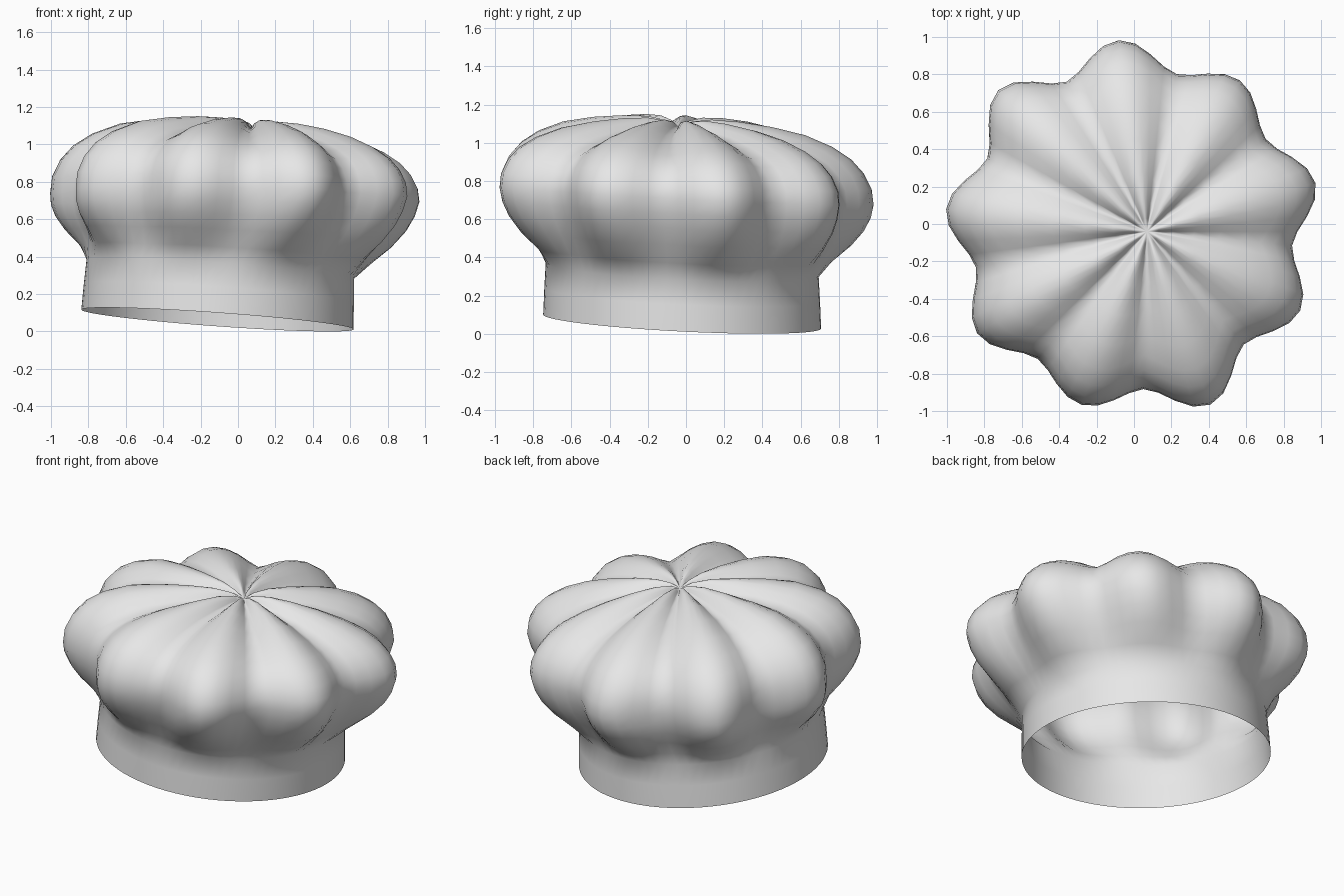
import bpy
import bmesh
from math import sin, cos, pi, radians

default_cube = bpy.data.objects.get("Cube")
if default_cube:
    bpy.data.objects.remove(default_cube, do_unlink=True)

LOBES = 9
STEPS = 8                       # segments across one lobe
FIRST_VALLEY = radians(34)
# extra bulge of each lobe, anticlockwise from the first valley
FULLNESS = [-.02, .01, .03, 0, 0, -.02, .03, 0, .01]
TILT_Y = -.05
BAND_TOP = 2                    # last row of the plain band
EQUATOR = 7                     # widest row of the crown

# Each row: lobe radius, lobe height, valley radius, valley height
PROFILE = [
    (.728, .06, .728, .06), (.722, .2, .722, .2), (.715, .33, .715, .33),
    (.785, .41, .745, .41), (.885, .5, .79, .5), (.95, .58, .83, .58),
    (.985, .65, .85, .65), (1.0, .72, .86, .72), (.99, .8, .85, .79),
    (.95, .88, .815, .86), (.885, .95, .755, .92), (.79, 1.01, .675, .965),
    (.65, 1.065, .56, 1.005), (.48, 1.1, .42, 1.04), (.31, 1.12, .27, 1.06),
    (.17, 1.125, .15, 1.07), (.07, 1.11, .06, 1.075),
]
CROWN_CENTRE = (-.01, -.025)
APEX = (.07, -.04, 1.08)


def mix(a, b, t):
    return a + (b - a) * t


def ring_centre(row):
    """Centre drifts from the leaning band to the crown, then to the apex."""
    if row <= BAND_TOP:
        return mix(-.11, -.095, row / BAND_TOP), -.02
    if row <= EQUATOR:
        t = ((row - BAND_TOP) / (EQUATOR - BAND_TOP)) ** .6
        return mix(-.095, CROWN_CENTRE[0], t), mix(-.02, CROWN_CENTRE[1], t)
    t = 1 - PROFILE[row][0] / PROFILE[EQUATOR][0]
    return mix(CROWN_CENTRE[0], APEX[0], t), mix(CROWN_CENTRE[1], APEX[1], t)


def tilt_x(row):
    """Band and top lean sideways more than the widest part."""
    return -.072 if row <= BAND_TOP else mix(-.02, -.072, min(1, abs(row - EQUATOR) / 5))


def ring_point(row, step):
    lobe, k = divmod(step, STEPS)
    angle = FIRST_VALLEY + 2 * pi * step / (LOBES * STEPS)
    arch = sin(pi * k / STEPS)
    # rounded valleys low down, tighter gathers towards the top
    sharp = min(1, max(0, (row - EQUATOR) / 5))
    puff = arch ** mix(1.9, 1.25, sharp)
    peak_r, peak_z, valley_r, valley_z = PROFILE[row]
    swell = (peak_r - valley_r) / .14
    r = mix(valley_r, peak_r + FULLNESS[lobe] * swell, puff)
    z = mix(valley_z, peak_z, puff)
    x, y = r * cos(angle), r * sin(angle)
    z += tilt_x(row) * x + TILT_Y * y
    cx, cy = ring_centre(row)
    return cx + x, cy + y, z


# One open gathered shell: band below, puffed crown above
bm = bmesh.new()
count = LOBES * STEPS
rings = [[bm.verts.new(ring_point(row, s)) for s in range(count)]
         for row in range(len(PROFILE))]
for low, high in zip(rings, rings[1:]):
    for s in range(count):
        n = (s + 1) % count
        bm.faces.new((low[s], low[n], high[n], high[s]))

# Gathered point at the top
apex = bm.verts.new(APEX)
for s in range(count):
    bm.faces.new((rings[-1][s], rings[-1][(s + 1) % count], apex))
for face in bm.faces:
    face.smooth = True

# Stand the rim on the ground
lowest = min(v.co.z for v in bm.verts)
bmesh.ops.translate(bm, verts=bm.verts, vec=(0, 0, -lowest))

mesh = bpy.data.meshes.new("puffed_hat")
bm.to_mesh(mesh)
bm.free()
hat = bpy.data.objects.new("puffed_hat", mesh)
bpy.context.collection.objects.link(hat)

# Plain pale cloth
cloth = bpy.data.materials.new("pale_cloth")
cloth.use_nodes = True
colour = (.8, .8, .8, 1)
cloth.diffuse_color = colour
cloth.node_tree.nodes["Principled BSDF"].inputs["Base Color"].default_value = colour
mesh.materials.append(cloth)
